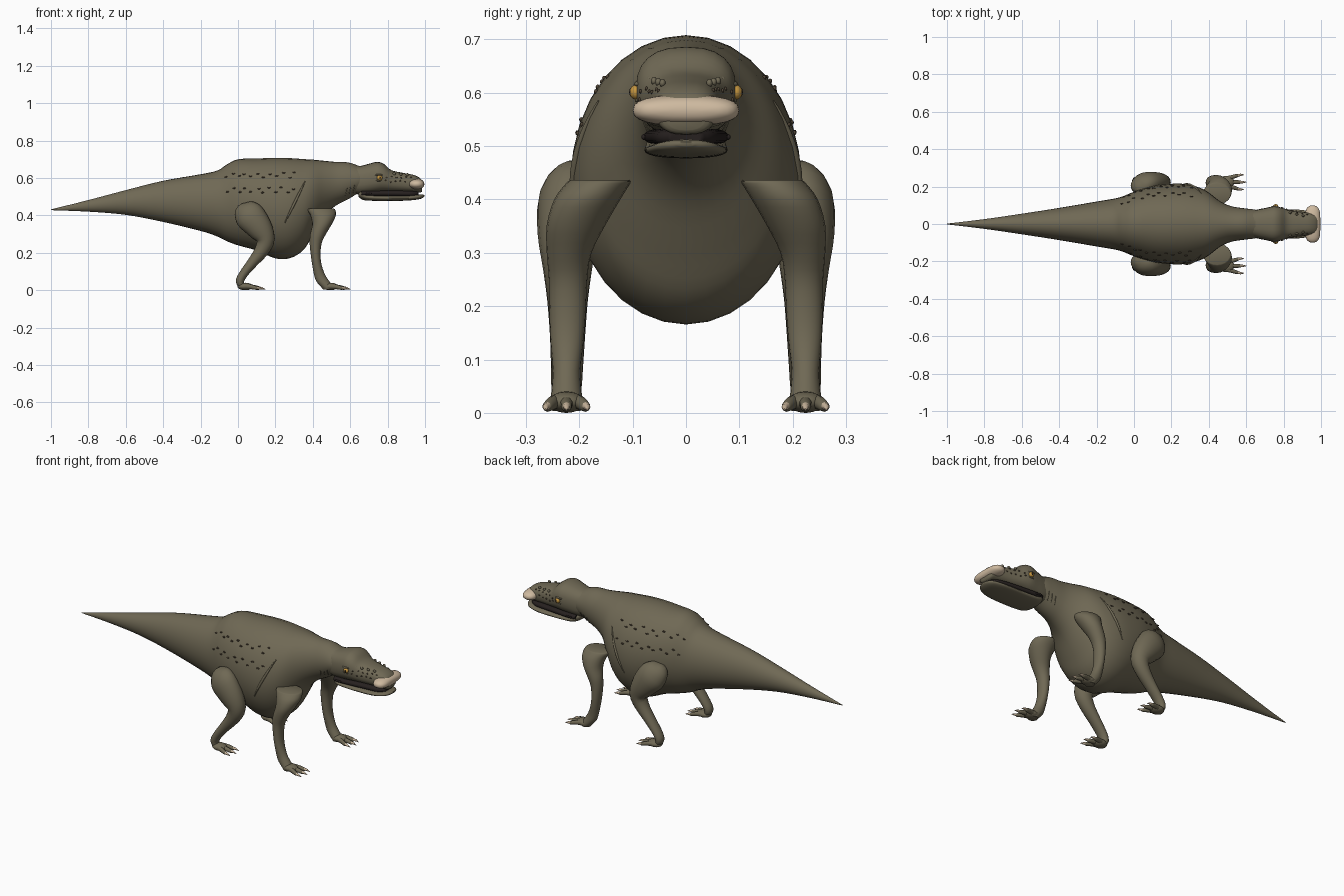
import bpy, bmesh, math, random
from mathutils import Matrix, Vector

random.seed(4)
if "Cube" in bpy.data.objects:
    bpy.data.objects.remove(bpy.data.objects["Cube"])


def material(name, rgb):
    m = bpy.data.materials.new(name)
    m.use_nodes = True
    m.diffuse_color = (*rgb, 1)
    m.node_tree.nodes["Principled BSDF"].inputs["Base Color"].default_value = (*rgb, 1)
    return m


SKIN = material("olive skin", (0.16, 0.14, 0.09))
HORN = material("cream horn", (0.62, 0.49, 0.35))
SPOT = material("dark brown", (0.075, 0.055, 0.035))
MOUTH = material("mouth black", (0.02, 0.015, 0.014))
AMBER = material("amber eye", (0.55, 0.3, 0.05))
UP, FORWARD = Vector((0, 0, 1)), Vector((1, 0, 0))


def finish(name, bm, mat):
    bmesh.ops.recalc_face_normals(bm, faces=bm.faces)
    mesh = bpy.data.meshes.new(name)
    bm.to_mesh(mesh)
    bm.free()
    mesh.materials.append(mat)
    ob = bpy.data.objects.new(name, mesh)
    bpy.context.collection.objects.link(ob)
    bpy.ops.object.select_all(action='DESELECT')
    ob.select_set(True)
    bpy.context.view_layer.objects.active = ob
    bpy.ops.object.shade_smooth_by_angle(angle=math.radians(50))


def smooth(stations, steps=4):
    """Catmull-Rom interpolation of station tuples."""
    out = []
    for i in range(len(stations) - 1):
        a, b, c, d = (stations[max(0, min(len(stations) - 1, i + k))] for k in (-1, 0, 1, 2))
        for s in range(steps):
            t = s / steps
            out.append(tuple(q + t / 2 * (r - p + t * (2 * p - 5 * q + 4 * r - u + t * (3 * (q - r) + u - p)))
                             for p, q, r, u in zip(a, b, c, d)))
    return out + [stations[-1]]


def loft(name, rings, mat, axis=UP, power=1.0, n=24):
    """Skin rings of (x, y, z, half depth along axis, half width); no axis follows the path."""
    bm = bmesh.new()
    loops = []
    for i, (x, y, z, h, w) in enumerate(rings):
        p = axis
        if p is None:
            a, b = rings[max(i - 1, 0)], rings[min(i + 1, len(rings) - 1)]
            p = Vector((a[2] - b[2], 0, b[0] - a[0])).normalized()
        loop = []
        for k in range(n):
            c, s = math.cos(math.tau * k / n), math.sin(math.tau * k / n)
            c, s = (math.copysign(abs(v) ** power, v) for v in (c, s))
            loop.append(bm.verts.new(Vector((x, y + w * s, z)) + p * (h * c)))
        loops.append(loop)
    for a, b in zip(loops, loops[1:]):
        for k in range(n):
            bm.faces.new((a[k], a[k - 1], b[k - 1], b[k]))
    bm.faces.new(loops[0])
    bm.faces.new(loops[-1])
    finish(name, bm, mat)


def balls(name, items, mat, detail=2):
    """Ellipsoids given as (centre, radii), in one mesh."""
    bm = bmesh.new()
    for centre, radii in items:
        m = Matrix.Translation(centre) @ Matrix.Diagonal((*radii, 1))
        bmesh.ops.create_icosphere(bm, subdivisions=detail, radius=1, matrix=m)
    finish(name, bm, mat)


def profile(rows):
    """Rows of (x, top, bottom, half width) to smoothed rings."""
    return smooth([(x, 0, (t + b) / 2, (t - b) / 2, w) for x, t, b, w in rows])


def side_y(rings, x, z, power=1.0):
    """Half width of a lofted form at x and height z."""
    for a, b in zip(rings, rings[1:]):
        if a[0] <= x <= b[0]:
            f = (x - a[0]) / (b[0] - a[0])
            _, _, cz, h, w = (p + f * (q - p) for p, q in zip(a, b))
            u = min(1, abs(z - cz) / h) ** (2 / power)
            return w * (1 - u) ** (power / 2)
    return 0


# Body, tail and neck
body = profile([
    (-1, .432, .428, .002), (-.8, .482, .42, .026), (-.6, .535, .403, .055),
    (-.4, .585, .365, .086), (-.2, .62, .317, .12), (-.11, .64, .287, .135),
    (-.06, .672, .262, .148), (0, .7, .24, .172), (.1, .704, .212, .202),
    (.2, .708, .17, .215), (.28, .706, .172, .213), (.35, .701, .215, .195),
    (.4, .698, .295, .168), (.46, .692, .395, .122), (.52, .686, .45, .095),
    (.59, .683, .487, .084), (.65, .664, .522, .076), (.7, .655, .535, .06)])
loft("body", body, SKIN, n=32)

# Head with domed crown and tapering snout
HP = 0.8
head = profile([
    (.6, .672, .52, .066), (.65, .664, .512, .075), (.7, .676, .515, .085), (.745, .686, .52, .094),
    (.78, .675, .523, .09), (.82, .642, .524, .078), (.88, .628, .524, .067),
    (.94, .616, .523, .06), (.975, .598, .522, .053), (.985, .58, .53, .035)])
loft("head", head, SKIN, power=HP)
loft("lower_jaw", profile([
    (.645, .53, .50, .045), (.665, .532, .484, .07), (.7, .514, .479, .077), (.8, .508, .477, .078),
    (.9, .507, .479, .075), (.96, .511, .485, .06), (.985, .512, .492, .04), (.996, .508, .5, .015)]),
    SKIN, power=.85)
loft("mouth_interior", profile([
    (.66, .535, .5, .071), (.7, .535, .5, .079), (.85, .535, .5, .066),
    (.93, .532, .5, .054), (.965, .53, .505, .03)]), MOUTH, power=.7)

# Blunt horn bar across the snout
bar = []
for k in range(13):
    a = math.pi * (k + .25) / 12.5
    r = math.sin(a)
    bar.append((.955 - .041 * math.cos(a), 0, .567, .029 * r ** .8, .1 * r ** .4))
loft("snout_boss", bar, HORN, power=.8)

for side, word in ((1, "left"), (-1, "right")):
    # Eyes with lids and pupils
    balls(word + "_eye", [((.757, side * .093, .601), (.015, .013, .014))], AMBER, 3)
    balls(word + "_pupil", [((.759, side * .1035, .601), (.005, .003, .008))], MOUTH)
    balls(word + "_eyelid", [((.752, side * .088, .616), (.022, .01, .006)),
                             ((.752, side * .088, .586), (.019, .008, .005))], SKIN, 3)
    balls(word + "_mouth_corner", [((.685 + .011 * k, side * .078, .517), (.007, .006, .006))
                                   for k in range(3)], MOUTH)

    # Rows of dark low scales on the flanks
    scales = []
    for row in (.615, .535):
        for k in range(12):
            x = -.06 + .033 * k + random.uniform(-.008, .008)
            z = row + (.01 if k % 2 else -.008) + random.uniform(-.005, .005)
            scales.append(((x, side * side_y(body, x, z), z), (.009, .004, .0045)))
    balls(word + "_flank_scales", scales, SPOT)

    # Warts along the snout and brow
    warts = []
    for row, start, count in ((.606, .795, 6), (.582, .79, 5)):
        for k in range(count):
            x = start + .026 * k
            z = row + random.uniform(-.005, .005)
            warts.append(((x, side * side_y(head, x, z, HP), z), (.005, .003, .004)))
    balls(word + "_face_warts", warts, SPOT)
    balls(word + "_brow_warts", [((.8 + .035 * k, side * (.068 - .008 * k), .624 - .002 * k),
                                  (.009, .006, .008)) for k in range(4)], SKIN)

    # Skin fold behind the shoulder
    fold = []
    for k in range(13):
        t = k / 12
        x, z = .25 + .11 * t, .36 + .225 * t
        r = .002 + .005 * math.sin(math.pi * t)
        fold.append((x, side * side_y(body, x, z), z, r, r))
    loft(word + "_flank_fold", fold, SKIN, axis=None, n=8)

    # Throat creases
    for j in range(3):
        crease = []
        for k in range(9):
            x, z = .575 + .02 * j + .001 * k, .507 + .007 * j + .005 * k
            crease.append((x, side * side_y(body, x, z), z, .0025, .0025))
        loft(f"{word}_throat_crease_{j + 1}", crease, SKIN, axis=None, n=6)

    # Legs as tapered limbs, rings of (x, y, z, depth, width)
    limbs = {
        "front": (FORWARD, [
            (.445, .162, .436, .068, .056), (.445, .165, .43, .075, .06), (.455, .185, .4, .068, .062),
            (.449, .206, .352, .052, .055), (.428, .219, .3, .042, .042), (.415, .221, .25, .032, .036),
            (.415, .222, .19, .026, .034), (.422, .223, .135, .025, .031),
            (.437, .224, .08, .03, .026), (.455, .224, .045, .035, .028),
            (.478, .224, .015, .032, .03), (.48, .224, .004, .026, .026)]),
        "hind": (None, [
            (.012, .195, .458, .012, .015), (.024, .205, .44, .054, .042), (.06, .218, .4, .08, .058),
            (.113, .222, .335, .07, .056), (.147, .222, .27, .05, .046),
            (.125, .222, .21, .038, .038), (.075, .222, .145, .028, .033),
            (.028, .223, .085, .023, .03), (.01, .224, .045, .022, .028),
            (.025, .224, .016, .013, .02)])}
    for limb, (axis, stations) in limbs.items():
        rings = smooth([(x, side * y, z, h, w) for x, y, z, h, w in stations], 3)
        loft(f"{word}_{limb}_leg", rings, SKIN, axis=axis, n=20)
        fx = stations[-1][0]
        balls(f"{word}_{limb}_foot", [((fx + .014, side * .224, .02), (.042, .034, .02))], SKIN, 3)
        # Toes and claws
        for j in (-1, 0, 1):
            reach = .085 if j == 0 else .073
            y0, y1 = .224 + .016 * j, .224 + .035 * j
            toe = [(fx, side * y0, .022, .014, .013), (fx + .04, side * (y0 + y1) / 2, .019, .013, .012),
                   (fx + reach, side * y1, .012, .01, .01), (fx + reach + .01, side * y1, .01, .004, .004)]
            loft(f"{word}_{limb}_toe_{j + 2}", smooth(toe, 3), SKIN, n=10)
            tip = side * (y1 + .004 * j)
            claw = [(fx + reach, side * y1, .013, .008, .008),
                    (fx + reach + .018, tip, .011, .006, .006),
                    (fx + reach + .036, tip, .005, .001, .001)]
            loft(f"{word}_{limb}_claw_{j + 2}", claw, HORN, n=8)
